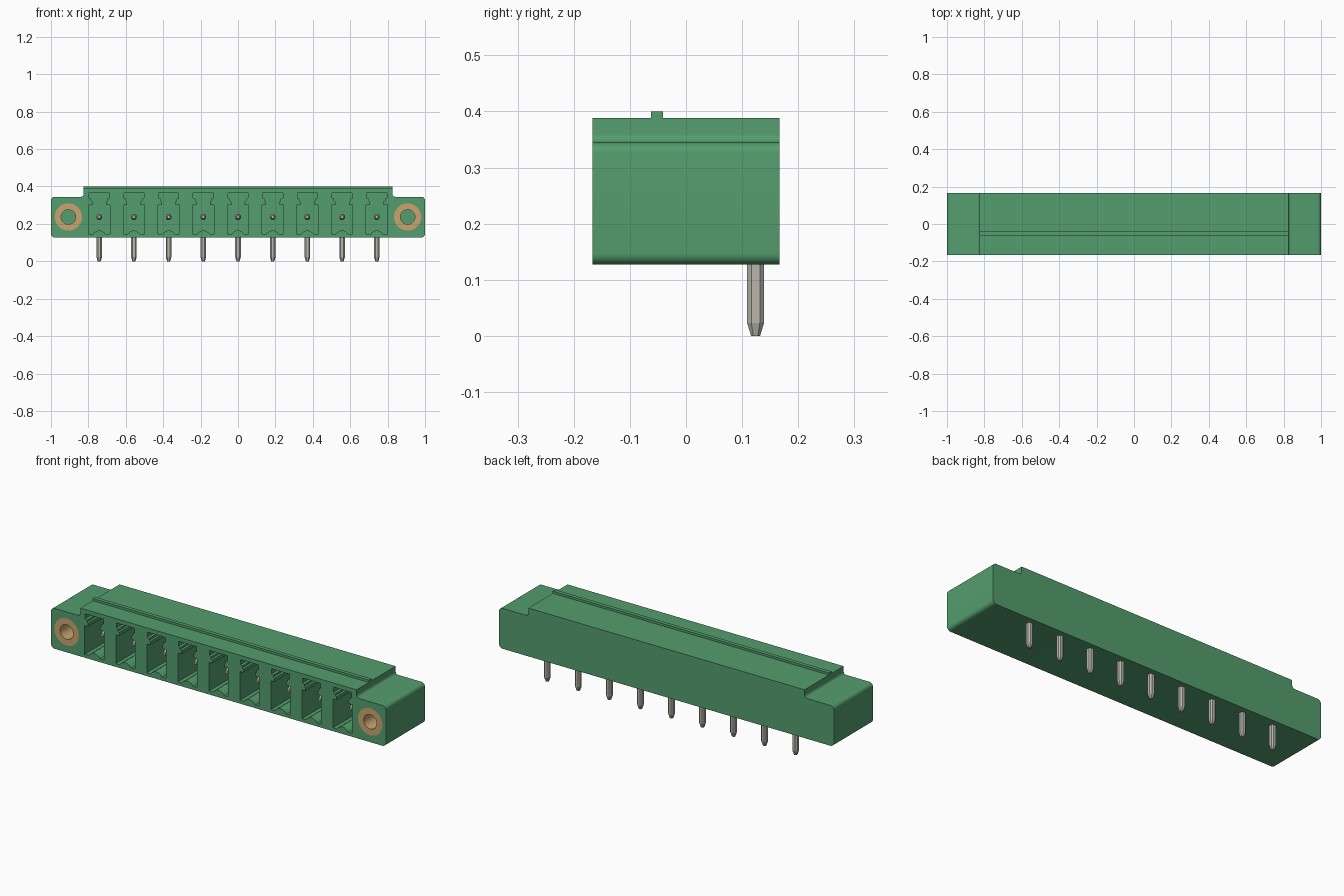
import bpy, bmesh, math
from mathutils import Vector

if "Cube" in bpy.data.objects:
    bpy.data.objects.remove(bpy.data.objects["Cube"], do_unlink=True)


def material(name, rgb):
    m = bpy.data.materials.new(name)
    m.use_nodes = True
    m.diffuse_color = (*rgb, 1)
    m.node_tree.nodes["Principled BSDF"].inputs["Base Color"].default_value = (*rgb, 1)
    return m


GREEN = material("green plastic", (0.088, 0.338, 0.155))
STEEL = material("tinned metal", (0.48, 0.47, 0.41))
BRASS = material("brass", (0.58, 0.38, 0.16))

FRONT, BACK = -0.167, 0.167
BASE, EAR_TOP, TOP = 0.127, 0.345, 0.388
PITCH = 0.1855
PINS = [PITCH * (i - 4) for i in range(9)]
SCREW_X, PIN_Z = 0.907, 0.237


def finish(bm, name, mat):
    bmesh.ops.recalc_face_normals(bm, faces=bm.faces)
    me = bpy.data.meshes.new(name)
    bm.to_mesh(me)
    bm.free()
    me.materials.append(mat)
    ob = bpy.data.objects.new(name, me)
    bpy.context.collection.objects.link(ob)
    return ob


def add_prism(bm, points, y0, y1):
    """Extrude an x-z outline along y."""
    face = bm.faces.new([bm.verts.new((x, y0, z)) for x, z in points])
    out = bmesh.ops.extrude_face_region(bm, geom=[face])
    moved = [v for v in out["geom"] if isinstance(v, bmesh.types.BMVert)]
    bmesh.ops.translate(bm, verts=moved, vec=(0, y1 - y0, 0))


def arc(cx, cz, r, a0, a1, n=6):
    angles = [math.radians(a0 + (a1 - a0) * i / n) for i in range(n + 1)]
    return [(cx + r * math.cos(a), cz + r * math.sin(a)) for a in angles]


def mirrored(half):
    return half + [(-x, z) for x, z in reversed(half)]


def smooth(ob):
    bpy.ops.object.select_all(action="DESELECT")
    ob.select_set(True)
    bpy.context.view_layer.objects.active = ob
    bpy.ops.object.shade_smooth_by_angle(angle=math.radians(30))


# Housing: raised middle with a rounded ear at each end
r = 0.02
outline = mirrored(arc(1 - r, BASE + r, r, -90, 0)
                   + arc(1 - r, EAR_TOP - r, r, 0, 90)
                   + arc(0.825 + 0.015, EAR_TOP + 0.015, 0.015, 270, 180)
                   + [(0.825, TOP)])
bm = bmesh.new()
add_prism(bm, outline, FRONT, BACK)
housing = finish(bm, "housing", GREEN)

# Cutter: keyed sockets with a T slot above and a curved floor below
half_socket = [(0, 0.165), (0.012, 0.163), (0.024, 0.156), (0.034, 0.145),
               (0.057, 0.145), (0.057, 0.30), (0.036, 0.30), (0.036, 0.318),
               (0.043, 0.324), (0.043, 0.334), (0.054, 0.338), (0.054, 0.365)]
socket = half_socket + [(-x, z) for x, z in reversed(half_socket[1:])]
bm = bmesh.new()
for px in PINS:
    add_prism(bm, [(px + x, z) for x, z in socket], FRONT - 0.05, 0.09)
for s in (-1, 1):
    add_prism(bm, arc(s * SCREW_X, PIN_Z, 0.073, 0, 360, 40)[:-1], FRONT - 0.05, 0.09)
cutter = finish(bm, "socket_cutter", GREEN)
cutter.hide_render = True

cut = housing.modifiers.new("sockets", "BOOLEAN")
cut.operation = "DIFFERENCE"
cut.solver = "EXACT"
cut.object = cutter
bpy.context.view_layer.objects.active = housing
bpy.ops.object.modifier_apply(modifier="sockets")
bpy.data.objects.remove(cutter, do_unlink=True)
smooth(housing)

# Keying ridge along the top
bm = bmesh.new()
w = 0.825
add_prism(bm, [(-w, TOP - 0.005), (w, TOP - 0.005), (w, 0.4), (-w, 0.4)], -0.062, -0.041)
finish(bm, "top_ridge", GREEN)

# Threaded sleeves: brass tubes set flush into the ears
for side, s in (("left", 1), ("right", -1)):
    bm = bmesh.new()
    n = 40
    loops = []
    for rad, y in ((0.073, FRONT), (0.073, 0.09), (0.039, 0.09), (0.039, FRONT)):
        ring = arc(s * SCREW_X, PIN_Z, rad, 0, 360, n)[:-1]
        loops.append([bm.verts.new((x, y, z)) for x, z in ring])
    for k in range(4):
        a, b = loops[k], loops[(k + 1) % 4]
        for i in range(n):
            j = (i + 1) % n
            bm.faces.new((a[i], a[j], b[j], b[i]))
    smooth(finish(bm, side + "_screw_sleeve", BRASS))


def add_bar(bm, sections, u, v):
    """Loft a chamfered square bar through (centre, half width) sections."""
    rings = []
    for centre, h in sections:
        c = h * 0.5
        corners = [(h, -c), (h, c), (c, h), (-c, h), (-h, c), (-h, -c), (-c, -h), (c, -h)]
        rings.append([bm.verts.new(Vector(centre) + u * p + v * q) for p, q in corners])
    for a, b in zip(rings, rings[1:]):
        for i in range(8):
            j = (i + 1) % 8
            bm.faces.new((a[i], a[j], b[j], b[i]))
    bm.faces.new(rings[0])
    bm.faces.new(rings[-1])


# Bent contact pins: solder leg below, contact tip inside each socket
X, Y, Z = Vector((1, 0, 0)), Vector((0, 1, 0)), Vector((0, 0, 1))
LEG_Y, H = 0.124, 0.015
for i, px in enumerate(PINS):
    bm = bmesh.new()
    add_bar(bm, [((px, LEG_Y, 0), 0.008), ((px, LEG_Y, 0.023), H),
                 ((px, LEG_Y, PIN_Z + H), H)], X, Y)
    add_bar(bm, [((px, -0.1, PIN_Z), 0.007), ((px, -0.08, PIN_Z), H),
                 ((px, LEG_Y, PIN_Z), H)], X, Z)
    finish(bm, f"contact_pin_{i + 1}", STEEL)
